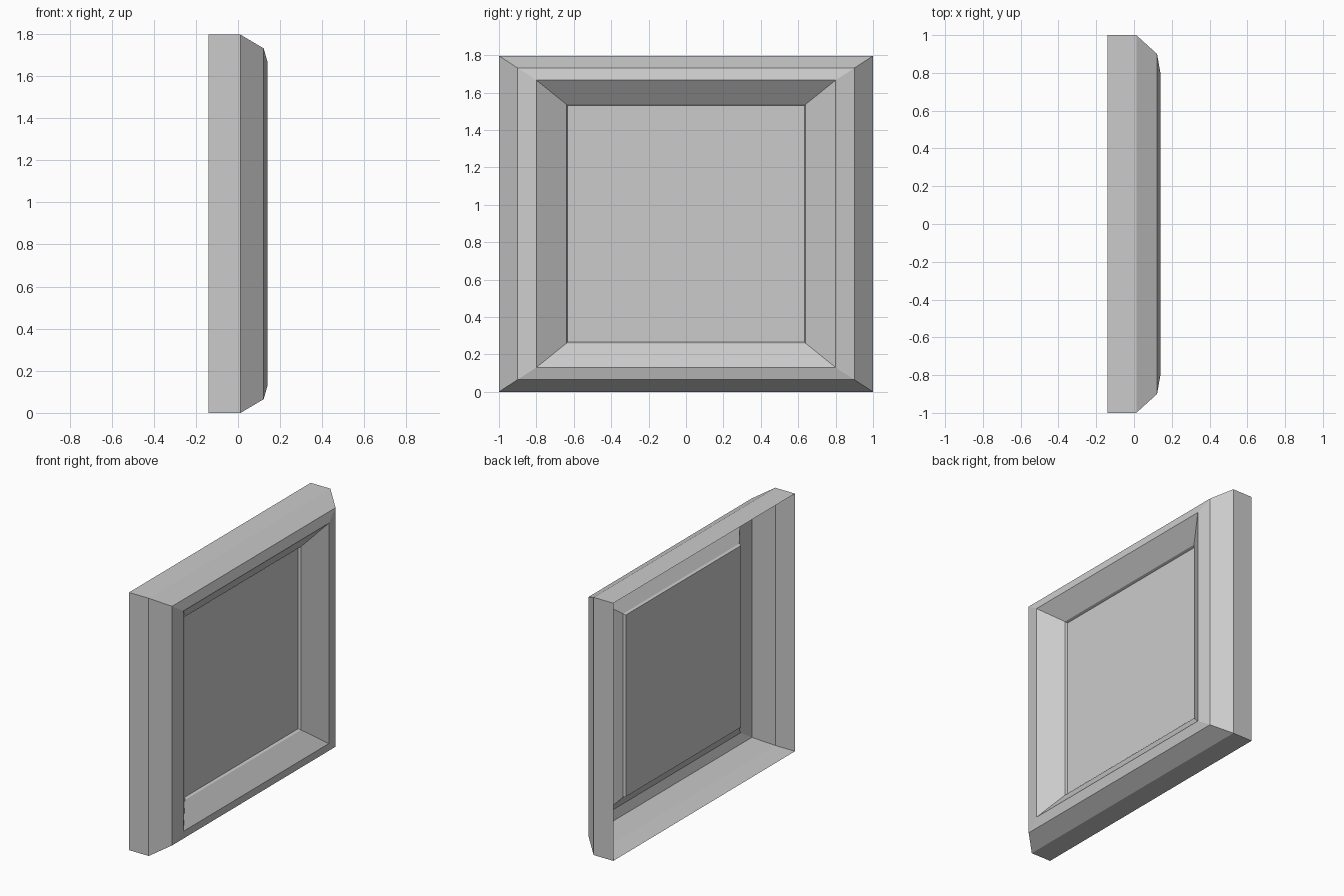
import bpy, bmesh

if "Cube" in bpy.data.objects:
    bpy.data.objects.remove(bpy.data.objects["Cube"])

H = 1.796  # overall height

# Open-backed moulding profile: (x depth, inset from sides, inset from top and bottom)
PROFILE = [
    (-0.14, 0.0, 0.0),       # back edge
    (0.012, 0.0, 0.0),       # outer wall
    (0.122, 0.10, 0.065),    # outer chamfer
    (0.14, 0.20, 0.13),      # front face
    (0.038, 0.36, 0.259),    # inner slope
    (0.02, 0.366, 0.265),    # small lip round the panel
]


def ring(bm, x, dy, dz):
    y = 1 - dy
    return [bm.verts.new((x, a, b)) for a, b in
            ((-y, dz), (y, dz), (y, H - dz), (-y, H - dz))]


def finish(bm, name):
    mesh = bpy.data.meshes.new(name)
    bm.to_mesh(mesh)
    bm.free()
    obj = bpy.data.objects.new(name, mesh)
    bpy.context.collection.objects.link(obj)


# Mitred frame: rectangular rings bridged along the profile
bm = bmesh.new()
rings = [ring(bm, *p) for p in PROFILE]
for r, s in zip(rings, rings[1:]):
    for i in range(4):
        j = (i + 1) % 4
        bm.faces.new((r[i], r[j], s[j], s[i]))
finish(bm, "frame")

# Flat picture panel facing +x
bm = bmesh.new()
bm.faces.new(ring(bm, *PROFILE[-1]))
finish(bm, "picture_panel")
